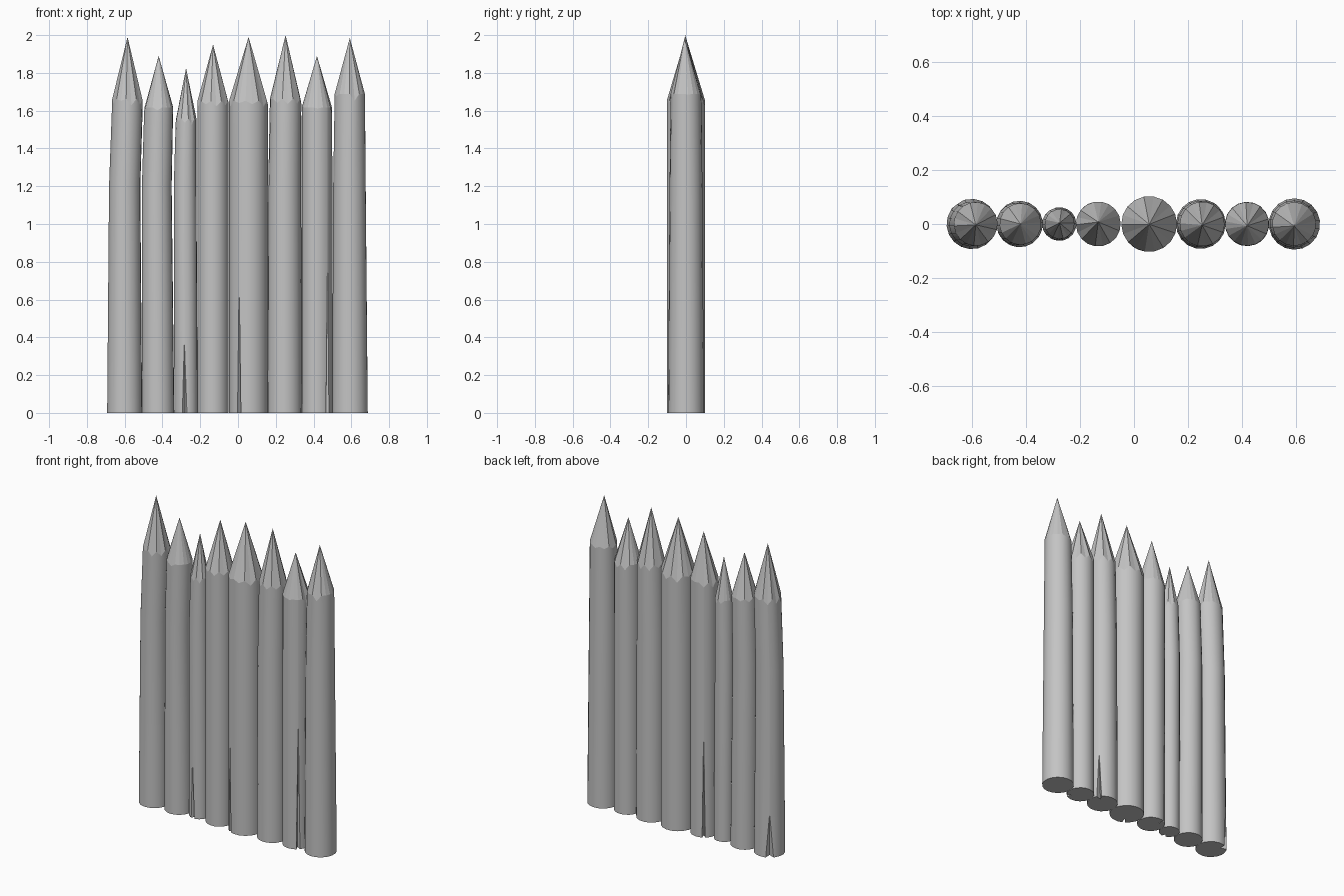
import bpy, bmesh, random
from math import sin, cos, pi, radians

cube = bpy.data.objects.get("Cube")
if cube:
    bpy.data.objects.remove(cube)

random.seed(4)
FACETS = 9
SIDES = FACETS * 2

grey = bpy.data.materials.new("weathered_grey")
grey.use_nodes = True
grey.diffuse_color = (0.55, 0.55, 0.55, 1)
grey.node_tree.nodes["Principled BSDF"].inputs["Base Color"].default_value = (0.55, 0.55, 0.55, 1)


def lerp(a, b, t):
    return a + (b - a) * t


def make_stake(name, xs, radii, shoulder, tip, crack=None, bend=1.2):
    """Log with centre xs and radii at the foot, bend and shoulder, and a whittled tip.
    crack = (direction in degrees, height, half width in radians)."""
    heading, height, half = crack or (random.uniform(0, 40), 0.55, 0)
    az = radians(heading)
    step = 2 * pi / SIDES
    angles = [i * step for i in range(SIDES)]
    if crack:
        angles[1:1] = [half]
        angles.append(2 * pi - half)
    n = len(angles)
    chips = [random.uniform(-0.02, 0.02) for _ in angles]

    bm = bmesh.new()
    rings = []
    for level, z in enumerate((0, height, bend, shoulder)):
        if z <= bend:
            x, r = (lerp(v[0], v[1], z / bend) for v in (xs, radii))
        else:
            x, r = xs[2], radii[2]
        ring = []
        for i, a in enumerate(angles):
            rad, ang, vz = r, a, z
            if crack and level == 0 and i == 0:
                rad = r * 0.6                      # bottom of the split
            if crack and level > 0 and i in (1, n - 1):
                ang = 0.015 if i == 1 else -0.015  # split closes upwards
            if level == 3:
                # each whittled facet dips in its middle
                off = (ang + step) % (2 * step) - step
                vz += (tip - shoulder) * (1 - cos(off)) + 0.01
                if abs(off) < 0.1:
                    vz += chips[0 if i in (1, n - 1) and crack else i]
            ring.append(bm.verts.new((x + rad * cos(az + ang), rad * sin(az + ang), vz)))
        rings.append(ring)

    # Trunk
    for level in range(3):
        lo, hi = rings[level], rings[level + 1]
        for i in range(n):
            j = (i + 1) % n
            face = bm.faces.new((lo[i], lo[j], hi[j], hi[i]))
            face.smooth = not (crack and level == 0 and i in (0, n - 1))
    # Foot and whittled point
    bm.faces.new(rings[0][::-1])
    apex = bm.verts.new((xs[2], random.uniform(-0.008, 0.008), tip))
    for i in range(n):
        bm.faces.new((rings[3][i], rings[3][(i + 1) % n], apex))
    # Crisp edges at the foot, the shoulder and the split
    for edge in bm.edges:
        if any(not f.smooth for f in edge.link_faces):
            edge.smooth = False

    mesh = bpy.data.meshes.new(name)
    bm.to_mesh(mesh)
    bm.free()
    mesh.materials.append(grey)
    bpy.context.collection.objects.link(bpy.data.objects.new(name, mesh))


make_stake("stake_1", (-0.60, -0.60, -0.585), (0.093, 0.083, 0.081), 1.63, 1.99, (125, 0.27, 0.25))
make_stake("stake_2", (-0.423, -0.43, -0.42), (0.086, 0.079, 0.077), 1.59, 1.89)
make_stake("stake_3", (-0.275, -0.28, -0.275), (0.062, 0.06, 0.055), 1.53, 1.825, (-97, 0.36, 0.2))
make_stake("stake_4", (-0.132, -0.132, -0.132), (0.083, 0.083, 0.083), 1.62, 1.95, (122, 0.62, 0.11))
make_stake("stake_5", (0.056, 0.056, 0.056), (0.103, 0.103, 0.103), 1.62, 1.99, (-119, 0.61, 0.1))
make_stake("stake_6", (0.247, 0.247, 0.252), (0.092, 0.087, 0.083), 1.63, 2.0, (38, 0.28, 0.16))
make_stake("stake_7", (0.418, 0.418, 0.418), (0.082, 0.082, 0.081), 1.59, 1.89, (-47, 0.78, 0.13))
make_stake("stake_8", (0.593, 0.59, 0.592), (0.095, 0.087, 0.081), 1.66, 1.985)
